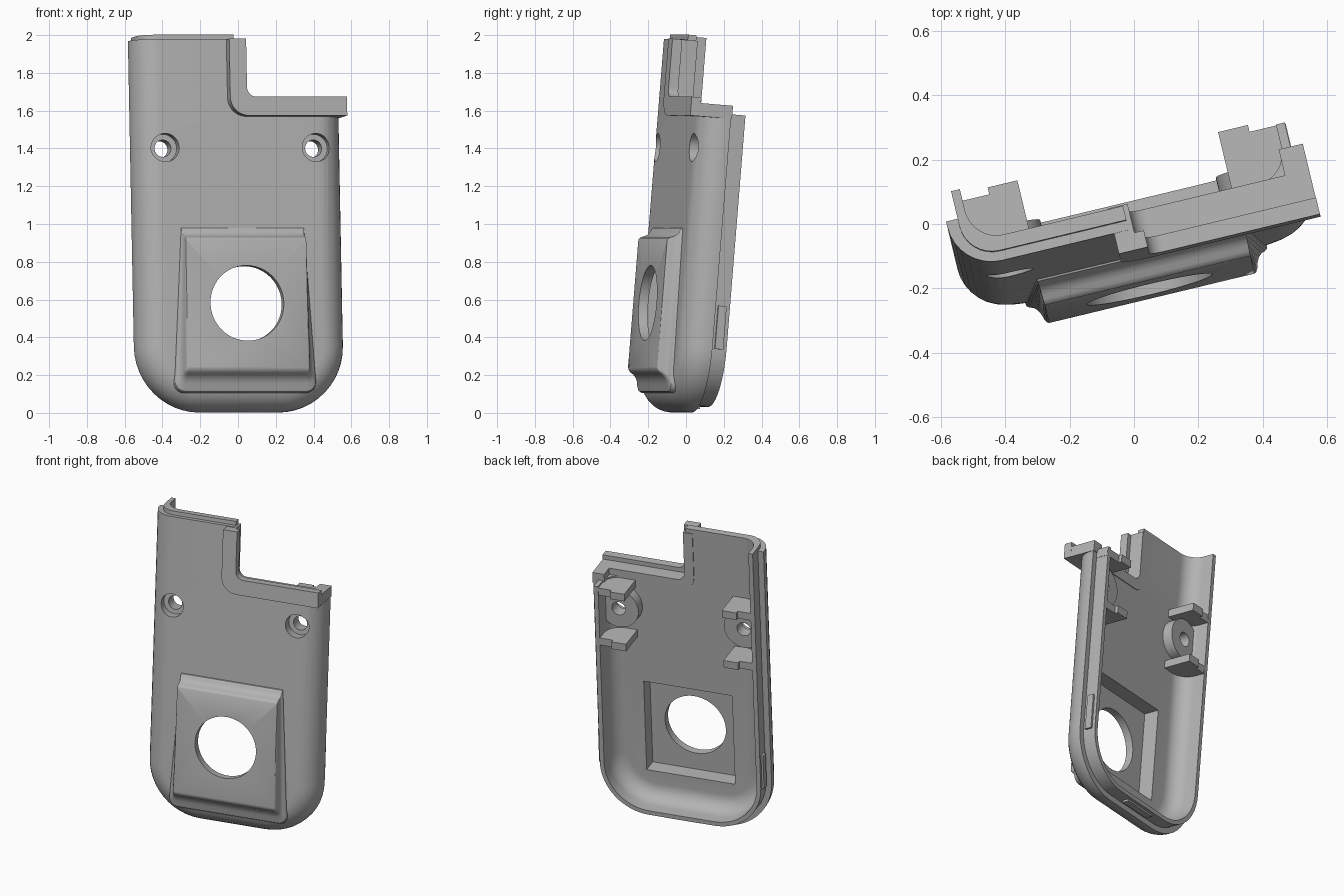
import bpy, bmesh
from math import sin, cos, pi, radians
from mathutils import Matrix

if "Cube" in bpy.data.objects:
    bpy.data.objects.remove(bpy.data.objects["Cube"])

grey = bpy.data.materials.new("matte_grey")
grey.use_nodes = True
GREY = (0.45, 0.45, 0.45, 1)
grey.diffuse_color = GREY
grey.node_tree.nodes["Principled BSDF"].inputs["Base Color"].default_value = GREY

HALF = 0.565     # half width of the cover
CORNER = 0.35    # outline corner radius
TOP = 2.6        # blank height before trimming
parts = []


def finish(name, bm, keep=True):
    bmesh.ops.recalc_face_normals(bm, faces=bm.faces[:])
    mesh = bpy.data.meshes.new(name)
    bm.to_mesh(mesh)
    bm.free()
    mesh.materials.append(grey)
    ob = bpy.data.objects.new(name, mesh)
    bpy.context.collection.objects.link(ob)
    ob.hide_render = not keep
    if keep:
        parts.append(ob)
    return ob


def loft(name, loops):
    """Closed solid through loops that share one vertex count."""
    bm = bmesh.new()
    rows = [[bm.verts.new(p) for p in loop] for loop in loops]
    n = len(rows[0])
    for a, b in zip(rows, rows[1:]):
        for i in range(n):
            j = (i + 1) % n
            bm.faces.new((a[i], a[j], b[j], b[i]))
    bm.faces.new(rows[0])
    bm.faces.new(rows[-1])
    return finish(name, bm)


def arc(cx, cy, r, a0, a1, n=8):
    return [(cx + r * cos(radians(a0 + (a1 - a0) * i / n)),
             cy + r * sin(radians(a0 + (a1 - a0) * i / n))) for i in range(n + 1)]


def outline(inset, v):
    """Rounded rectangle, inset from the outer outline, at depth v."""
    r, x = CORNER - inset, HALF - CORNER
    pts = []
    for k, (cx, cz) in enumerate([(x, TOP - CORNER), (-x, TOP - CORNER),
                                  (-x, CORNER), (x, CORNER)]):
        pts += arc(cx, cz, r, 90 * k, 90 * k + 90, 12)
    return [(px, v, pz) for px, pz in pts]


def box(name, u, v, w, keep=True):
    bm = bmesh.new()
    bmesh.ops.create_cube(bm, size=1)
    for p in bm.verts:
        p.co = [lo + (hi - lo) * (c + 0.5) for c, (lo, hi) in zip(p.co, (u, v, w))]
    return finish(name, bm, keep)


def cylinder(name, u, w, r, v, keep=True):
    bm = bmesh.new()
    bmesh.ops.create_cone(bm, cap_ends=True, segments=48, radius1=r, radius2=r,
                          depth=v[1] - v[0],
                          matrix=Matrix.Translation((u, sum(v) / 2, w)) @ Matrix.Rotation(pi / 2, 4, 'X'))
    return finish(name, bm, keep)


def cut(ob, cutters):
    for c in cutters:
        m = ob.modifiers.new("cut", 'BOOLEAN')
        m.operation, m.solver, m.object = 'DIFFERENCE', 'EXACT', c
        bpy.context.view_layer.objects.active = ob
        bpy.ops.object.modifier_apply(modifier=m.name)


# Outer skin and inner liner; the liner forms the raised mating lip
skin_profile = [(0.14 - px, -0.038 - pz) for px, pz in arc(0, 0, 0.14, 90, 0)]
skin_profile += [(0, -0.02), (0.05, -0.02)]
skin_profile += [(0.14 - px, -0.04 - pz) for px, pz in arc(0, 0, 0.09, 0, 90)]
liner_profile = [(0.14 - px, -0.045 - pz) for px, pz in arc(0, 0, 0.103, 90, 0)]
liner_profile += [(0.037, 0.066), (0.065, 0.066)]
liner_profile += [(0.165 - px, -0.003 - pz) for px, pz in arc(0, 0, 0.1, 0, 90)]
skin = loft("outer_skin", [outline(d, v) for d, v in skin_profile])
liner = loft("inner_liner", [outline(d, v) for d, v in liner_profile])

# Raised front pad with flared sides and a deeper lower shelf
pad_loops = []
for d, v in [(0, -0.256), (0.006, -0.252), (0.012, -0.24), (0.016, -0.225),
             (0.024, -0.208), (0.036, -0.195), (0.048, -0.19), (0.055, -0.184),
             (0.058, -0.172), (0.058, -0.12)]:
    x, lo, hi = 0.328 + d, 0.22 - 2.2 * d, 0.90 + 1.2 * d
    r = 0.004 + d * 0.9
    pts = arc(x - r, hi - 0.004, 0.004, 0, 90, 4)[::-1]
    left = [(-px, pz) for px, pz in pts[::-1]]
    low = arc(x - r, lo + r, r, 0, -90, 6)
    ring = pts + low + [(-px, pz) for px, pz in low[::-1]] + left
    pad_loops.append([(px, v, pz) for px, pz in ring])
pad = loft("front_pad", pad_loops)

# Screw bosses
bosses = [cylinder(n + "_screw_boss", s * 0.41, 1.395, 0.13, (-0.115, -0.035))
          for s, n in ((1, "left"), (-1, "right"))]

# Cutters
notch = box("notch_cutter", (-0.02, 1), (-1, 1), (1.585, 3), False)
skin_top = box("skin_top_cutter", (-1, 1), (-1, 1), (1.972, 3), False)
liner_top = box("liner_top_cutter", (-1, 1), (-1, 1), (1.997, 3), False)
recess = box("recess_cutter", (-0.29, 0.29), (-0.205, 0.2), (0.25, 0.87), False)
window = cylinder("window_cutter", 0, 0.562, 0.2, (-0.5, 0.2), False)
bores, shafts = [], []
for s in (1, -1):
    bores.append(cylinder("bore_cutter", s * 0.41, 1.395, 0.075, (-0.4, -0.118), False))
    shafts.append(cylinder("shaft_cutter", s * 0.41, 1.395, 0.045, (-0.5, 0.3), False))

cut(skin, [skin_top, notch, recess] + bores + shafts)
cut(liner, [liner_top, notch, recess] + bores + shafts)
cut(pad, [recess, window])
for boss, shaft in zip(bosses, shafts):
    cut(boss, [shaft])
for c in [notch, skin_top, liner_top, recess, window] + bores + shafts:
    bpy.data.objects.remove(c)


# L-shaped flange that follows the notch: proud front lip, lower ledge behind
def flange(name, edge_u, edge_w, end_u, v):
    pts = [(-0.067, 1.968)] + arc(0.033, 1.66, 0.1, 180, 270)
    pts += [(end_u, 1.56), (end_u, edge_w)]
    pts += arc(edge_u + 0.05, edge_w + 0.05, 0.05, 270, 180) + [(edge_u, 1.968)]
    loft(name, [[(px, d, pz) for px, pz in pts] for d in v])


flange("flange_lip", 0.025, 1.66, 0.568, (-0.243, -0.19))
flange("flange_ledge", -0.005, 1.63, 0.567, (-0.192, -0.098))
box("flange_end", (0.49, 0.567), (-0.1, -0.015), (1.56, 1.63))

# Stepped ribs either side of each boss, and snap beads on the lip
for s, n in ((1, "left"), (-1, "right")):
    for w, tag in ((1.55, "upper"), (1.2, "lower")):
        step = [(0.53, -0.11), (0.32, -0.11), (0.32, 0.086), (0.415, 0.086),
                (0.415, 0.064), (0.53, 0.064)]
        if tag == "lower" or s < 0:
            step[0], step[-1] = (0.52, -0.11), (0.52, 0.064)
        loft(f"{n}_{tag}_rib", [[(s * px, pv, z) for px, pv in step]
                                for z in (w - 0.025, w + 0.025)])
    box(n + "_snap_bead", sorted((s * 0.51, s * 0.541)), (0.0, 0.045), (0.34, 0.57))
box("bottom_snap_bead", (-0.12, 0.12), (0.0, 0.045), (0.024, 0.05))

# Turn and lean the whole cover, then shade
pose = Matrix.Rotation(radians(13.5), 4, 'Z') @ Matrix.Rotation(radians(-4.75), 4, 'X')
for ob in parts:
    ob.data.transform(pose)
    bpy.ops.object.select_all(action='DESELECT')
    ob.select_set(True)
    bpy.context.view_layer.objects.active = ob
    bpy.ops.object.shade_smooth_by_angle(angle=radians(30))
